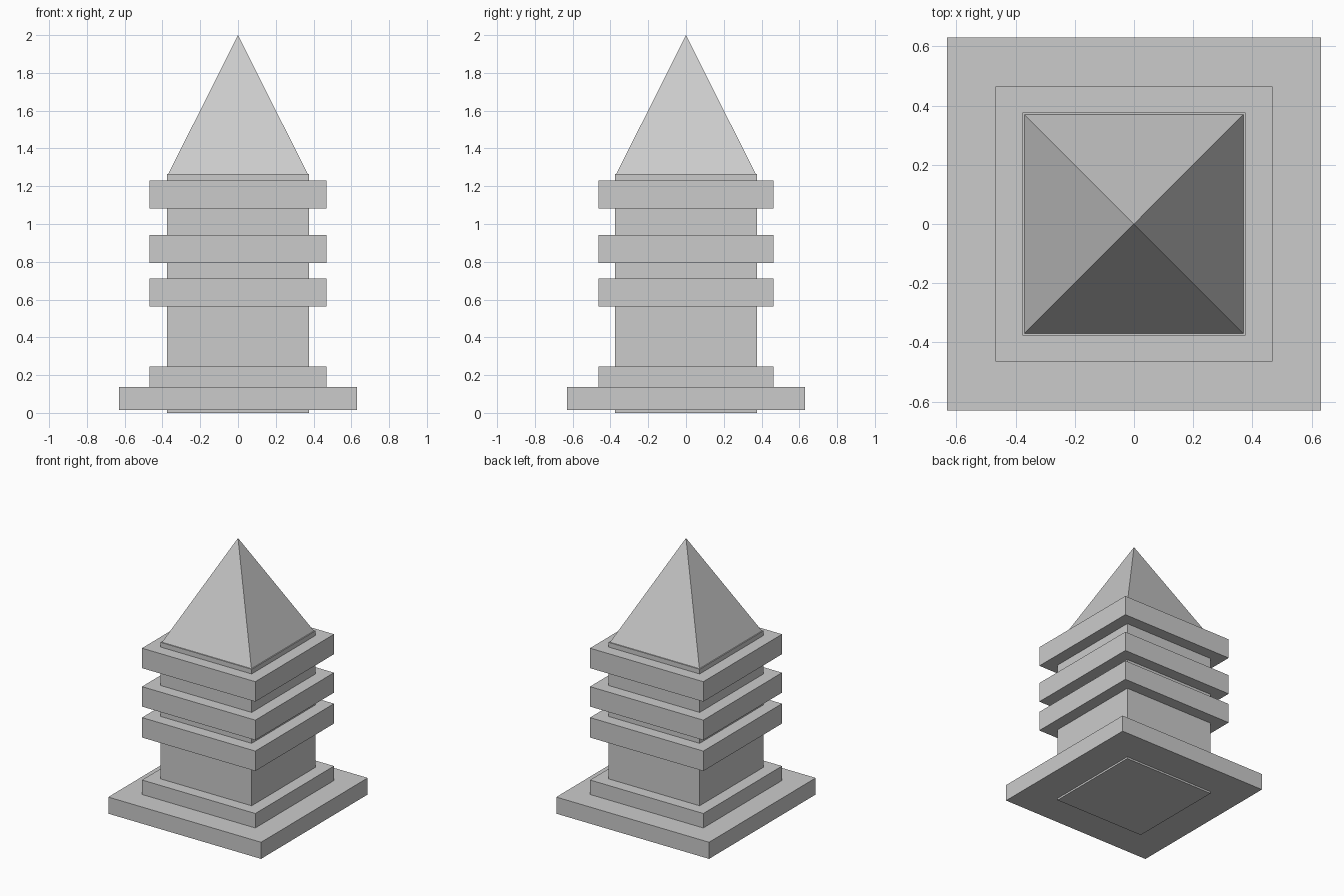
import bpy
import math

if "Cube" in bpy.data.objects:
    bpy.data.objects.remove(bpy.data.objects["Cube"])


def box(name, half_x, half_y, z0, z1):
    bpy.ops.mesh.primitive_cube_add(size=1, location=(0, 0, (z0 + z1) / 2))
    ob = bpy.context.object
    ob.name = name
    ob.scale = (2 * half_x, 2 * half_y, z1 - z0)
    bpy.ops.object.transform_apply(location=False, rotation=False, scale=True)
    return ob


# Square shaft running the full height of the tower
CORE_TOP = 1.265
box("shaft", 0.377, 0.377, 0, CORE_TOP)

# Wide foot slab, slightly above the shaft's underside
box("foot_slab", 0.631, 0.629, 0.014, 0.138)

# Four equal collars, the lowest partly sunk into the slab
for i, top in enumerate((0.246, 0.712, 0.943, 1.23)):
    box(f"collar_{i + 1}", 0.468, 0.464, top - 0.149, top)

# Pyramid roof
roof_half = 0.369
bpy.ops.mesh.primitive_cone_add(
    vertices=4, radius1=roof_half * math.sqrt(2), radius2=0, depth=2 - CORE_TOP,
    location=(0, 0, (2 + CORE_TOP) / 2), rotation=(0, 0, math.pi / 4))
roof = bpy.context.object
roof.name = "pyramid_roof"
bpy.ops.object.transform_apply(location=False, rotation=True, scale=False)
